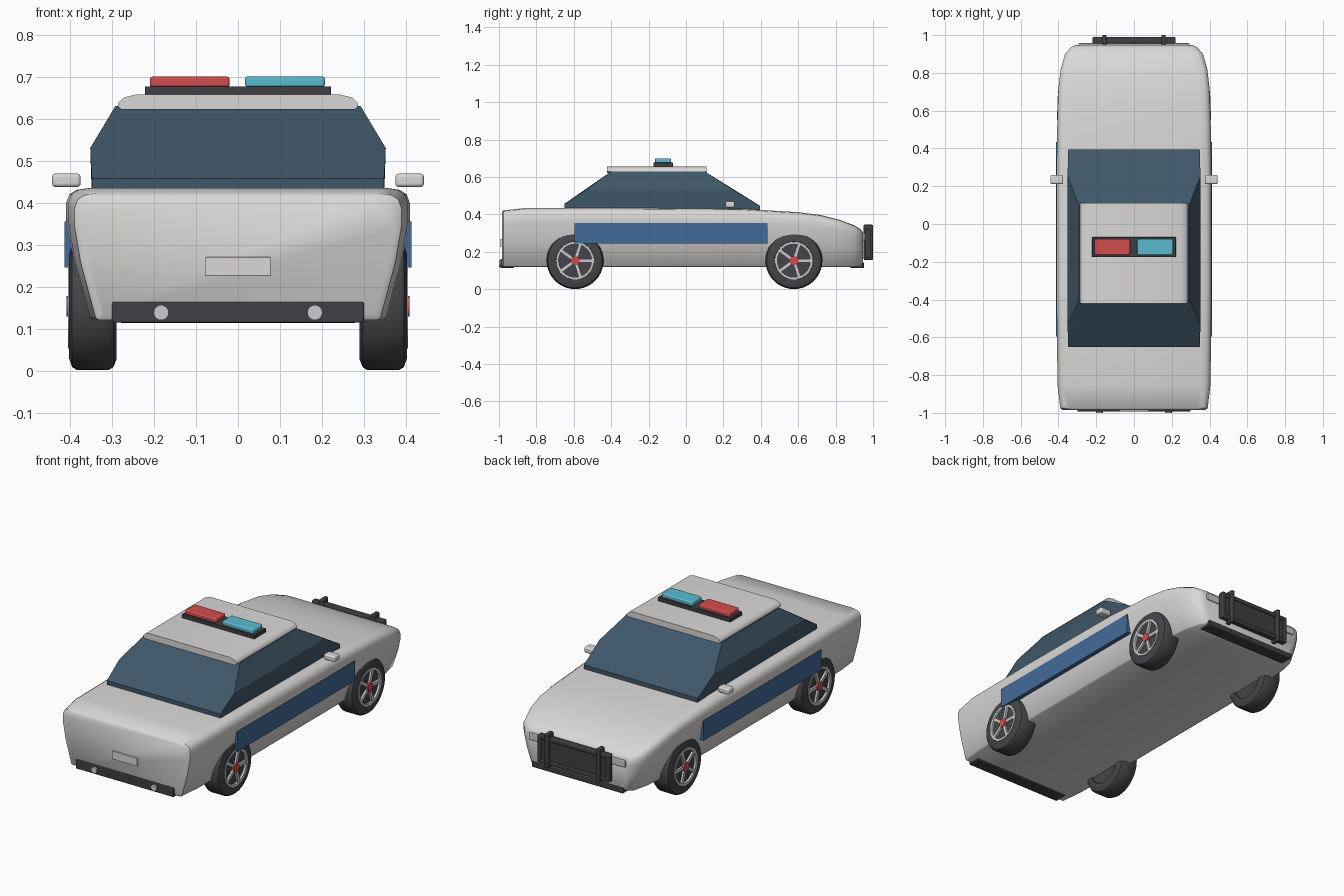
import bpy, bmesh, math
from mathutils import Matrix, Vector

if "Cube" in bpy.data.objects:
    bpy.data.objects.remove(bpy.data.objects["Cube"], do_unlink=True)


def material(name, r, g, b):
    m = bpy.data.materials.new(name)
    m.use_nodes = True
    m.diffuse_color = (r, g, b, 1)
    bsdf = next(n for n in m.node_tree.nodes if n.type == "BSDF_PRINCIPLED")
    bsdf.inputs["Base Color"].default_value = (r, g, b, 1)
    return m


WHITE = material("body white", 0.7, 0.69, 0.68)
GLASS = material("window blue", 0.05, 0.095, 0.14)
BLUE = material("stripe blue", 0.055, 0.145, 0.32)
DARK = material("dark trim", 0.05, 0.05, 0.058)
TYRE = material("tyre grey", 0.06, 0.06, 0.068)
METAL = material("wheel metal", 0.6, 0.6, 0.6)
RED = material("signal red", 0.65, 0.075, 0.075)
CYAN = material("signal cyan", 0.1, 0.5, 0.64)


def finish(name, bm, mat, bevel=0.0, angle=35):
    bmesh.ops.recalc_face_normals(bm, faces=bm.faces)
    mesh = bpy.data.meshes.new(name)
    bm.to_mesh(mesh)
    bm.free()
    mesh.materials.append(mat)
    obj = bpy.data.objects.new(name, mesh)
    bpy.context.collection.objects.link(obj)
    if bevel:
        mod = obj.modifiers.new("Bevel", "BEVEL")
        mod.width = bevel
        mod.segments = 3
    bpy.ops.object.select_all(action="DESELECT")
    obj.select_set(True)
    bpy.context.view_layer.objects.active = obj
    bpy.ops.object.shade_smooth_by_angle(angle=math.radians(angle))
    return obj


def box(name, x, y, z, mat, bevel=0.0):
    bm = bmesh.new()
    spans = (x, y, z)
    centre = Vector([(a + b) / 2 for a, b in spans])
    size = [b - a for a, b in spans]
    bmesh.ops.create_cube(bm, size=1, matrix=Matrix.Translation(centre) @ Matrix.Diagonal((*size, 1)))
    return finish(name, bm, mat, bevel)


def cylinder(name, centre, radius, depth, axis, mat):
    bm = bmesh.new()
    turn = Matrix.Rotation(math.pi / 2, 4, "Y" if axis == "X" else "X")
    bmesh.ops.create_cone(bm, cap_ends=True, segments=24, radius1=radius, radius2=radius,
                          depth=depth, matrix=Matrix.Translation(centre) @ turn)
    return finish(name, bm, mat)


def loft(name, rings, mat, angle=35):
    bm = bmesh.new()
    loops = [[bm.verts.new(p) for p in ring] for ring in rings]
    n = len(loops[0])
    for a, b in zip(loops, loops[1:]):
        for i in range(n):
            j = (i + 1) % n
            bm.faces.new((a[i], a[j], b[j], b[i]))
    bm.faces.new(loops[0])
    bm.faces.new(loops[-1])
    return finish(name, bm, mat, angle=angle)


# Body shell: one cross-section scaled along the length (y, half width, bottom, top)
section = [(0.85, 0), (0.87, 0.02), (0.96, 0.45), (1, 0.75), (1, 0.88),
           (0.98, 0.95), (0.94, 0.985), (0.86, 1)]
section += [(-x, z) for x, z in reversed(section)]
stations = [(-0.985, 0.375, 0.13, 0.412), (-0.975, 0.39, 0.12, 0.422), (-0.85, 0.405, 0.12, 0.435),
            (-0.4, 0.41, 0.12, 0.435), (0.3, 0.41, 0.12, 0.43), (0.6, 0.405, 0.12, 0.412),
            (0.72, 0.4, 0.12, 0.397), (0.82, 0.388, 0.12, 0.372), (0.9, 0.365, 0.12, 0.342),
            (0.935, 0.335, 0.125, 0.32), (0.947, 0.31, 0.145, 0.3)]
loft("body", [[(x * w, y, lo + z * (hi - lo)) for x, z in section] for y, w, lo, hi in stations], WHITE, 42)

# Window block
bm = bmesh.new()
for x, y, z in [(0.348, -0.65, 0.41), (0.348, 0.395, 0.41), (0.348, -0.65, 0.457), (0.348, 0.395, 0.447),
                (0.352, -0.535, 0.53), (0.352, 0.255, 0.53), (0.292, -0.4, 0.63), (0.292, 0.1, 0.63)]:
    for side in (-1, 1):
        bm.verts.new((side * x, y, z))
bmesh.ops.convex_hull(bm, input=bm.verts)
bmesh.ops.dissolve_limit(bm, angle_limit=0.02, verts=bm.verts, edges=bm.edges)
finish("windows", bm, GLASS, angle=15)

# Roof with narrowed top
roof = [(0.278, 0.622), (0.286, 0.629), (0.285, 0.638), (0.272, 0.65), (0.245, 0.657)]
loft("roof", [[(sx * w, y, z) for sx, y in ((-1, -0.422), (1, -0.422), (1, 0.11), (-1, 0.11))]
              for w, z in roof], WHITE, 42)

# Roof light bar
box("light_bar_base", (-0.222, 0.222), (-0.175, -0.07), (0.65, 0.677), DARK, 0.003)
box("red_beacon", (-0.21, -0.02), (-0.165, -0.08), (0.675, 0.7), RED, 0.006)
box("cyan_beacon", (0.017, 0.207), (-0.165, -0.08), (0.675, 0.7), CYAN, 0.006)

# Rear bumper, lamps and plate
box("rear_bumper", (-0.3, 0.3), (-0.993, -0.92), (0.114, 0.163), DARK, 0.004)
box("rear_plate", (-0.078, 0.078), (-0.992, -0.975), (0.225, 0.27), WHITE, 0.002)

# Front bumper, lamp strip and push bar
box("front_bumper", (-0.28, 0.28), (0.88, 0.952), (0.113, 0.142), DARK, 0.004)
box("front_lamp_strip", (-0.295, 0.295), (0.92, 0.957), (0.262, 0.3), METAL, 0.004)
box("push_bar_panel", (-0.2, 0.2), (0.962, 0.982), (0.17, 0.315), DARK, 0.003)
for z in (0.17, 0.3):
    box("push_bar_rail", (-0.22, 0.22), (0.956, 0.99), (z, z + 0.022), DARK, 0.005)


def wheel(side, y):
    z, seg = 0.153, 40
    profile = [(0.296, 0.1), (0.289, 0.102), (0.289, 0.125), (0.297, 0.145), (0.308, 0.152),
               (0.383, 0.152), (0.395, 0.145), (0.402, 0.125), (0.403, 0.102), (0.393, 0.098)]
    angles = [2 * math.pi * i / seg for i in range(seg)]
    loft("tyre", [[(side * x, y + r * math.cos(a), z + r * math.sin(a)) for a in angles]
                  for x, r in profile], TYRE)
    # Metal rim ring
    ring = [(0.39, 0.101), (0.405, 0.101), (0.405, 0.088), (0.39, 0.088)]
    bm = bmesh.new()
    loops = [[bm.verts.new((side * x, y + r * math.cos(a), z + r * math.sin(a))) for a in angles]
             for x, r in ring]
    for k in range(4):
        a, b = loops[k], loops[(k + 1) % 4]
        for i in range(seg):
            j = (i + 1) % seg
            bm.faces.new((a[i], a[j], b[j], b[i]))
    finish("rim", bm, METAL)
    # Five spokes
    bm = bmesh.new()
    for i in range(5):
        place = (Matrix.Translation((side * 0.397, y, z)) @ Matrix.Rotation(i * math.tau / 5, 4, "X")
                 @ Matrix.Translation((0, 0.053, 0)) @ Matrix.Diagonal((0.014, 0.078, 0.018, 1)))
        bmesh.ops.create_cube(bm, size=1, matrix=place)
    finish("spokes", bm, METAL)
    cylinder("hub", (side * 0.398, y, z), 0.024, 0.02, "X", RED)


# Parts repeated on both sides
for side, label in ((1, "left"), (-1, "right")):
    def span(a, b):
        return tuple(sorted((side * a, side * b)))
    box(label + "_stripe", span(0.37, 0.413), (-0.595, 0.435), (0.245, 0.355), BLUE)
    box(label + "_mirror", span(0.375, 0.443), (0.212, 0.26), (0.437, 0.469), WHITE, 0.008)
    box(label + "_push_bar_post", span(0.145, 0.168), (0.95, 1.0), (0.157, 0.345), DARK, 0.005)
    box(label + "_push_bar_end", span(0.198, 0.22), (0.956, 0.99), (0.17, 0.322), DARK, 0.005)
    cylinder(label + "_rear_lamp", (side * 0.183, -0.992, 0.138), 0.018, 0.016, "Y", METAL)
    for y in (-0.593, 0.577):
        wheel(side, y)
